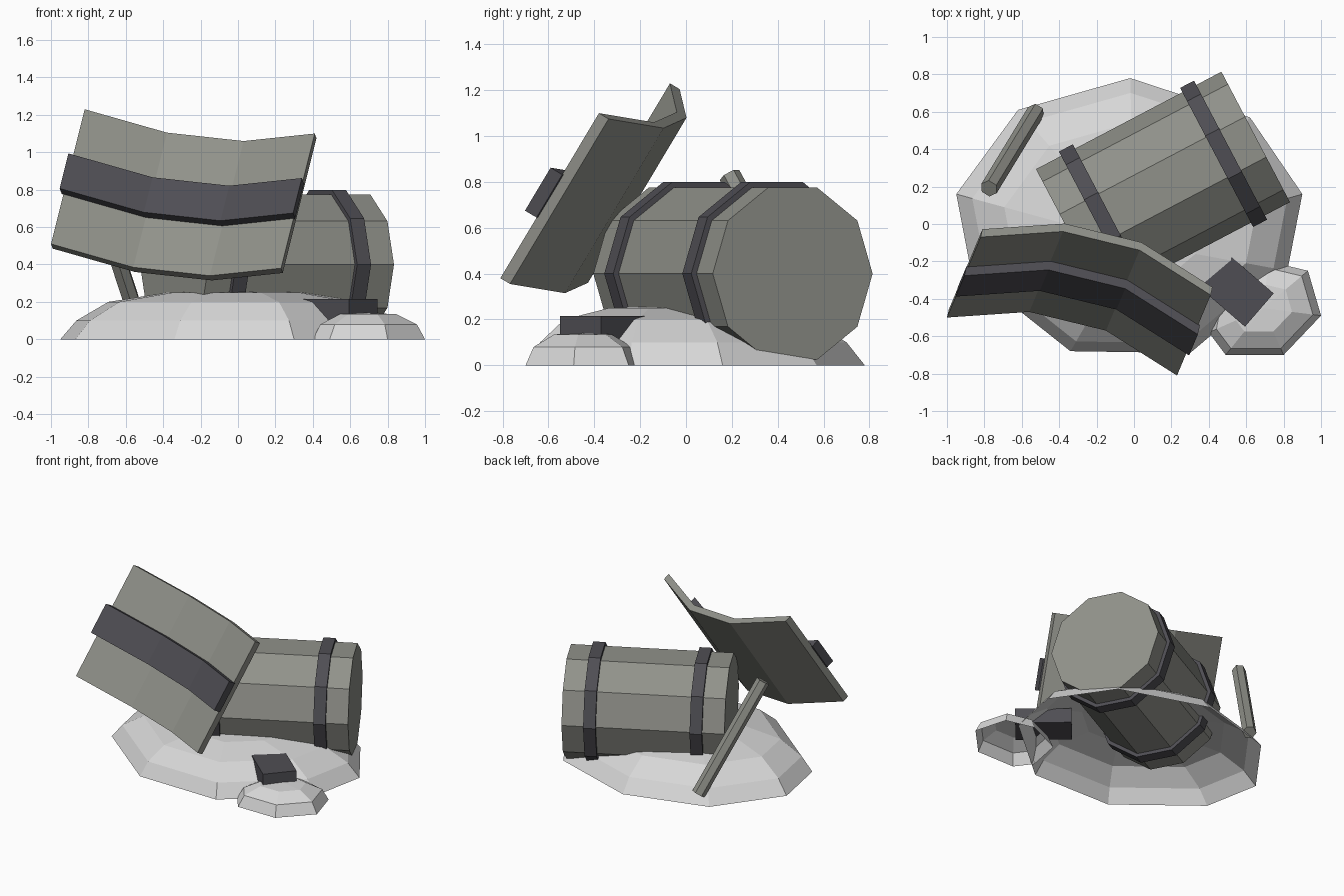
import bpy, bmesh, math
from mathutils import Vector

cube = bpy.data.objects.get("Cube")
if cube:
    bpy.data.objects.remove(cube)


def material(name, rgb):
    m = bpy.data.materials.new(name)
    m.use_nodes = True
    m.diffuse_color = (*rgb, 1)
    m.node_tree.nodes["Principled BSDF"].inputs["Base Color"].default_value = (*rgb, 1)
    return m


WOOD = material("grey wood", (0.28, 0.285, 0.255))
IRON = material("dark iron", (0.078, 0.076, 0.088))
SAND = material("pale sand", (0.68, 0.68, 0.68))


def finish(name, bm, mat):
    if mat != SAND:
        bmesh.ops.recalc_face_normals(bm, faces=bm.faces)
    mesh = bpy.data.meshes.new(name)
    bm.to_mesh(mesh)
    bm.free()
    mesh.materials.append(mat)
    ob = bpy.data.objects.new(name, mesh)
    bpy.context.collection.objects.link(ob)
    return ob


def prism(name, start, end, radius, sides, mat, turn=0.0):
    """Solid prism with regular polygon ends between two points."""
    start, end = Vector(start), Vector(end)
    axis = (end - start).normalized()
    side = axis.cross(Vector((0, 0, 1))).normalized()
    up = side.cross(axis)
    bm = bmesh.new()
    rings = []
    for p in (start, end):
        ring = []
        for i in range(sides):
            a = 2 * math.pi * i / sides + turn
            ring.append(bm.verts.new(p + radius * (side * math.cos(a) + up * math.sin(a))))
        rings.append(ring)
        bm.faces.new(ring)
    for i in range(sides):
        j = (i + 1) % sides
        bm.faces.new((rings[0][i], rings[0][j], rings[1][j], rings[1][i]))
    return finish(name, bm, mat)


def mound(name, outline, centre, levels, apex):
    """Open-bottomed heap: the outline shrinks towards the centre as it rises."""
    bm = bmesh.new()
    c = Vector(centre)
    rings = []
    for scale, z in levels:
        ring = []
        for p in outline:
            q = c + (Vector(p) - c) * scale
            ring.append(bm.verts.new((q.x, q.y, z)))
        rings.append(ring)
    n = len(outline)
    for lo, hi in zip(rings, rings[1:]):
        for i in range(n):
            j = (i + 1) % n
            bm.faces.new((lo[i], lo[j], hi[j], hi[i]))
    top = bm.verts.new((c.x, c.y, apex))
    for i in range(n):
        bm.faces.new((rings[-1][i], rings[-1][(i + 1) % n], top))
    return finish(name, bm, SAND)


def bent_plate(name, path, along, t0, t1, front, back, normal, mat, extra=0.0):
    """Plate following the bent path, spanning t0..t1 of the other direction."""
    bm = bmesh.new()
    pts = [Vector(p) for p in path]
    pts[0] += (pts[0] - pts[1]).normalized() * extra
    pts[-1] += (pts[-1] - pts[-2]).normalized() * extra
    loops = []
    for p in pts:
        loops.append([bm.verts.new(p + along * t + normal * d)
                      for t, d in ((t0, front), (t1, front), (t1, back), (t0, back))])
    for a, b in zip(loops, loops[1:]):
        for i in range(4):
            j = (i + 1) % 4
            bm.faces.new((a[i], a[j], b[j], b[i]))
    bm.faces.new(loops[0])
    bm.faces.new(loops[-1])
    return finish(name, bm, mat)


# Sand heaps
mound("large_sand_heap",
      [(0.9, 0.16), (0.62, 0.57), (-0.02, 0.78), (-0.62, 0.61), (-0.95, 0.16),
       (-0.87, -0.26), (-0.34, -0.68), (0.3, -0.69), (0.82, -0.25)],
      (0, -0.1), [(1, 0), (0.91, 0.1), (0.73, 0.2), (0.4, 0.25)], 0.26)
mound("small_sand_heap",
      [(1.0, -0.49), (0.93, -0.25), (0.72, -0.2), (0.45, -0.32),
       (0.4, -0.58), (0.49, -0.7), (0.8, -0.7)],
      (0.69, -0.45), [(1, 0), (0.86, 0.08), (0.5, 0.135)], 0.14)

# Barrel lying on its side, with two hoops
middle = Vector((0.155, 0.205, 0.4))
axis = Vector((0.885, 0.465, 0)).normalized()
prism("barrel", middle - axis * 0.56, middle + axis * 0.56, 0.394, 10, WOOD)
for name, s in (("left_hoop", 0.366), ("right_hoop", -0.366)):
    prism(name, middle + axis * (s - 0.042), middle + axis * (s + 0.042), 0.42, 10, IRON)

# Loose bent panel with its strap
rim = [(-1.0, -0.5, 0.51), (-0.56, -0.47, 0.385), (-0.15, -0.57, 0.34), (0.23, -0.81, 0.38)]
rise = Vector((0.18, 0.43, 0.72))
facing = Vector((-0.19, -0.84, 0.5)).normalized()
bent_plate("loose_panel", rim, rise, 0, 1, 0, -0.05, facing, WOOD)
bent_plate("panel_strap", rim, rise, 0.37, 0.63, 0.055, -0.005, facing, IRON, 0.01)

# Leaning stick
prism("leaning_stick", (-0.525, 0.6, 0.07), (-0.775, 0.19, 0.83), 0.048, 6, WOOD)

# Half-buried iron block
bm = bmesh.new()
bmesh.ops.create_cube(bm, size=1)
bmesh.ops.scale(bm, vec=(0.383, 0.235, 0.11), verts=bm.verts)
block = finish("iron_block", bm, IRON)
block.location = (0.525, -0.335, 0.16)
block.rotation_euler.z = math.radians(-40.8)
